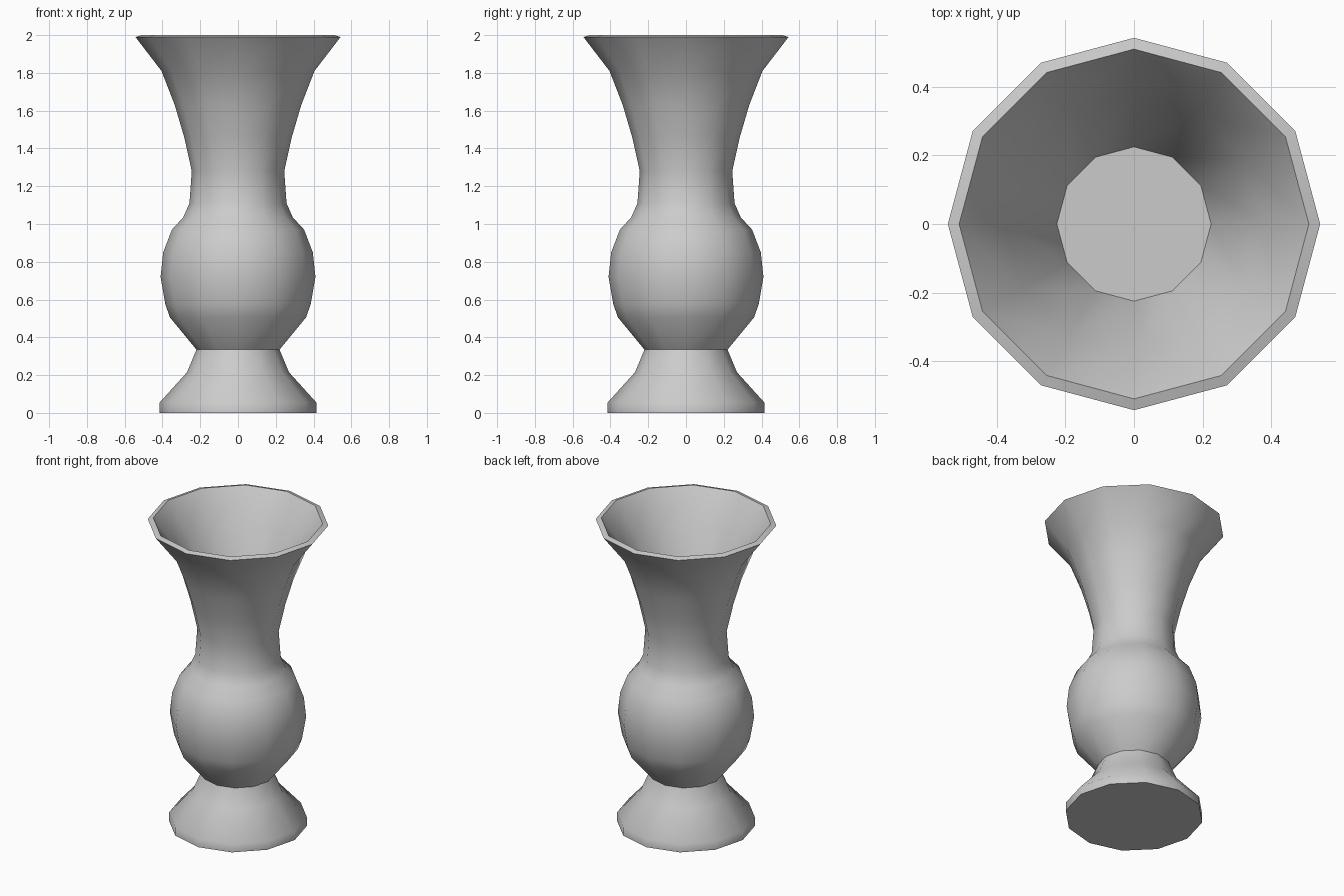
import bpy, bmesh
from math import radians, cos, sin, tau

if "Cube" in bpy.data.objects:
    bpy.data.objects.remove(bpy.data.objects["Cube"])

SIDES = 12

# vase profile (radius, height): foot, bulb, neck, flared rim, inner funnel
profile = [
    (0.415, 0.0), (0.415, 0.055), (0.27, 0.215), (0.22, 0.335),
    (0.36, 0.505), (0.385, 0.575), (0.41, 0.72), (0.396, 0.85),
    (0.35, 0.97), (0.29, 1.035), (0.257, 1.11), (0.245, 1.28),
    (0.285, 1.46), (0.335, 1.63), (0.405, 1.81), (0.543, 1.99),
    (0.51, 2.0), (0.375, 1.81), (0.225, 1.40),
]

bm = bmesh.new()
rings = [[bm.verts.new((r * cos(tau * i / SIDES), r * sin(tau * i / SIDES), z))
          for i in range(SIDES)] for r, z in profile]

# walls between rings
for a, b in zip(rings, rings[1:]):
    for i in range(SIDES):
        j = (i + 1) % SIDES
        bm.faces.new((a[i], a[j], b[j], b[i]))

# underside and inner floor
bm.faces.new(rings[0][::-1])
bm.faces.new(rings[-1])
bmesh.ops.recalc_face_normals(bm, faces=bm.faces)

mesh = bpy.data.meshes.new("vase")
bm.to_mesh(mesh)
bm.free()
vase = bpy.data.objects.new("vase", mesh)
bpy.context.collection.objects.link(vase)

# smooth walls, sharp waist and rim
bpy.context.view_layer.objects.active = vase
vase.select_set(True)
bpy.ops.object.shade_smooth_by_angle(angle=radians(50))
